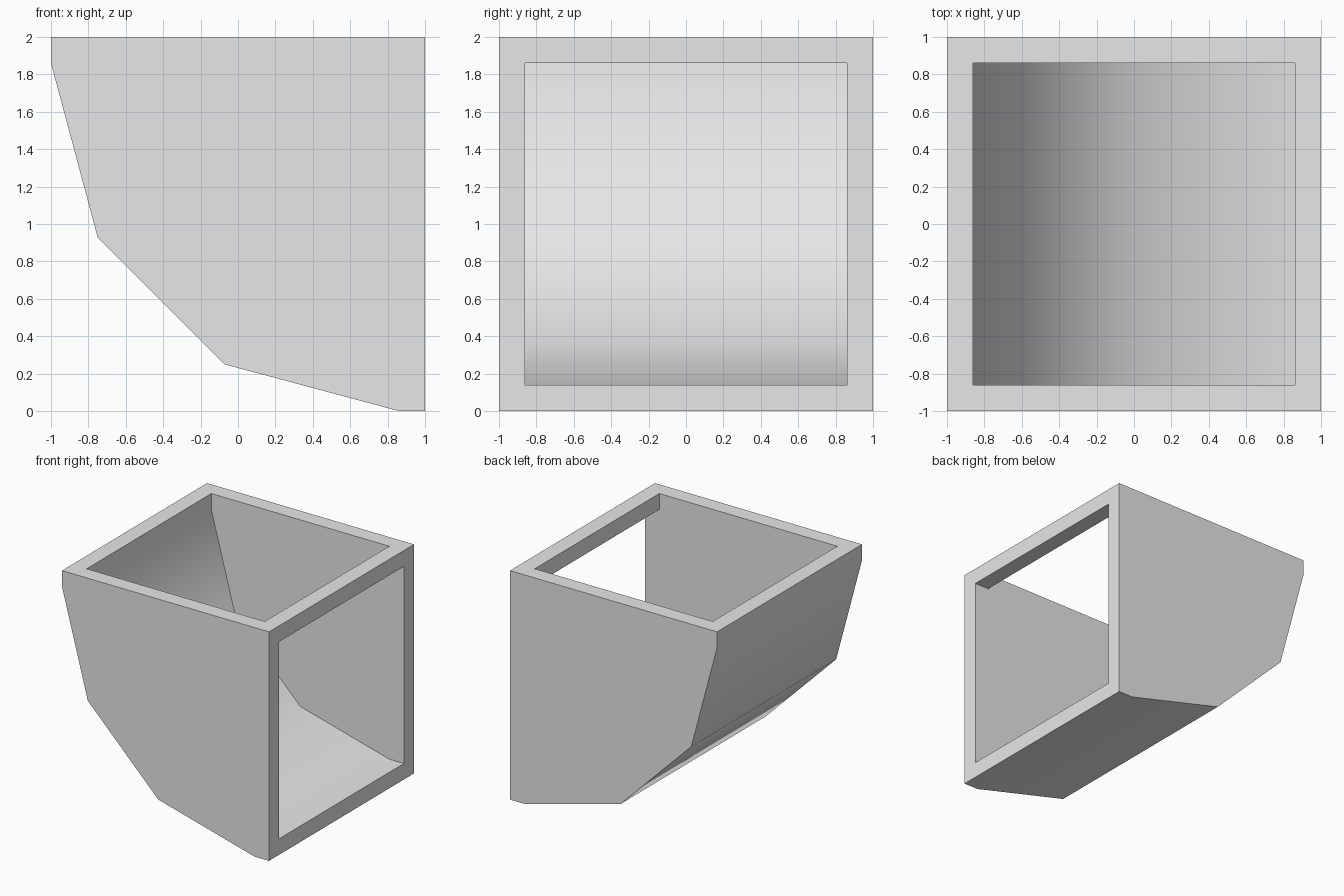
import bpy, bmesh, math

if "Cube" in bpy.data.objects:
    bpy.data.objects.remove(bpy.data.objects["Cube"], do_unlink=True)

WALL = 0.14
CX, CZ = 1 - WALL, 2 - WALL   # centre of the bend


def material(name, rgb):
    mat = bpy.data.materials.new(name)
    mat.use_nodes = True
    mat.diffuse_color = (*rgb, 1)
    mat.node_tree.nodes["Principled BSDF"].inputs["Base Color"].default_value = (*rgb, 1)
    return mat


def bend(radius):
    """Three-segment quarter turn from the top opening to the side opening."""
    angles = [math.pi + i * math.pi / 6 for i in range(4)]
    return [(CX + radius * math.cos(a), CZ + radius * math.sin(a)) for a in angles]


def prism(name, profile, half_depth):
    """Extrude an x-z profile along y."""
    bm = bmesh.new()
    face = bm.faces.new([bm.verts.new((x, -half_depth, z)) for x, z in profile])
    new = bmesh.ops.extrude_face_region(bm, geom=[face])["geom"]
    verts = [v for v in new if isinstance(v, bmesh.types.BMVert)]
    bmesh.ops.translate(bm, verts=verts, vec=(0, 2 * half_depth, 0))
    bmesh.ops.recalc_face_normals(bm, faces=bm.faces)
    mesh = bpy.data.meshes.new(name)
    bm.to_mesh(mesh)
    bm.free()
    obj = bpy.data.objects.new(name, mesh)
    bpy.context.collection.objects.link(obj)
    return obj


# Outer body of the square elbow
duct = prism("elbow_duct", [(-1, 2)] + bend(CX + 1) + [(1, 0), (1, 2)], 1)
duct.data.materials.append(material("light grey", (0.8, 0.8, 0.8)))

# Hollow passage, leaving a square bar at the inside corner
over = 0.3
passage = prism("passage_cutter",
                [(-CX, 2 + over)] + bend(2 * CX)
                + [(1 + over, WALL), (1 + over, CZ), (CX, CZ), (CX, 2 + over)], CX)
passage.hide_render = True

cut = duct.modifiers.new("passage", "BOOLEAN")
cut.operation = "DIFFERENCE"
cut.solver = "EXACT"
cut.object = passage
bpy.ops.object.select_all(action="DESELECT")
bpy.context.view_layer.objects.active = duct
duct.select_set(True)
bpy.ops.object.modifier_apply(modifier=cut.name)
bpy.data.objects.remove(passage, do_unlink=True)

# Smooth bends, sharp rims
bpy.ops.object.shade_smooth_by_angle(angle=math.radians(40))
